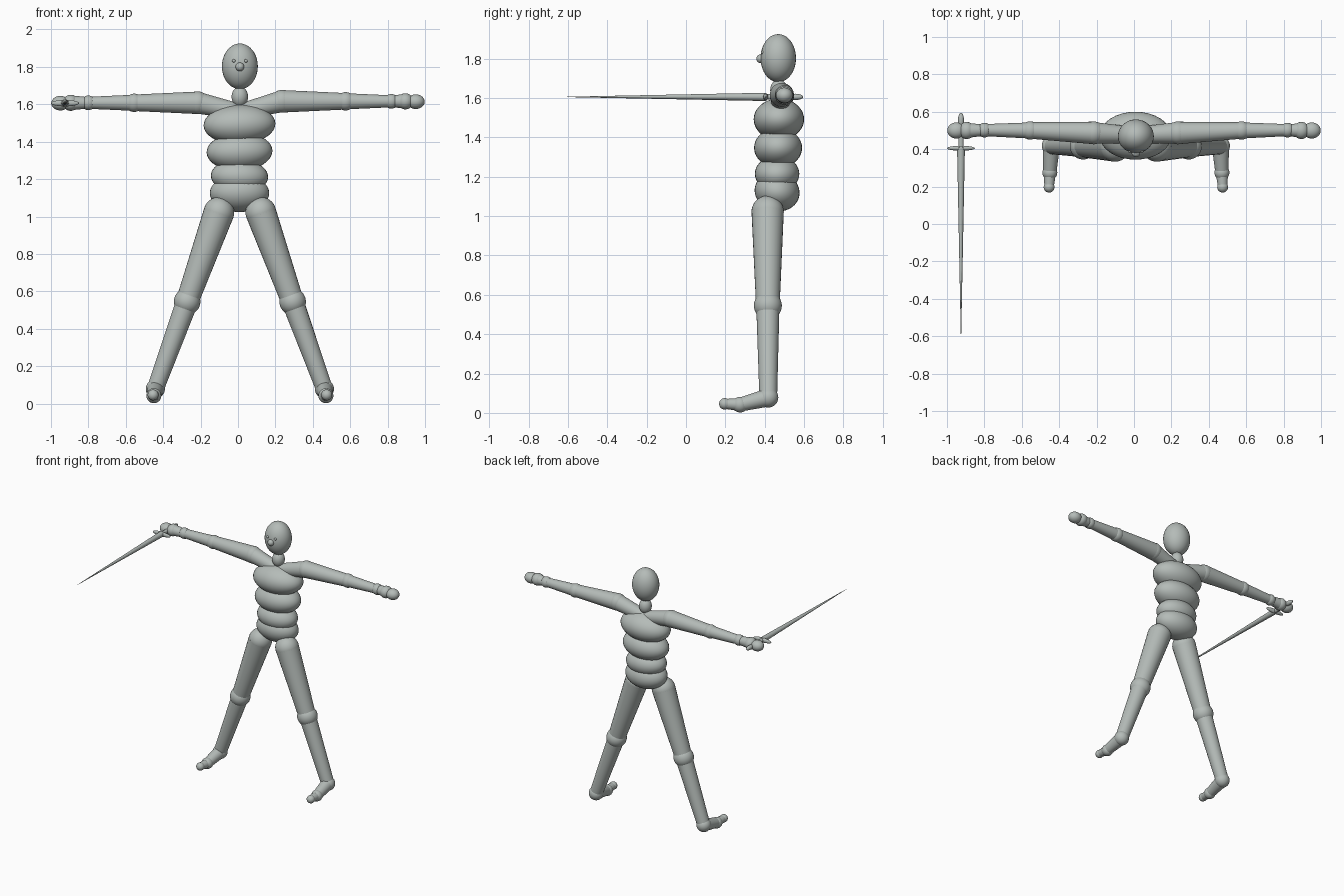
import bpy
import math
from mathutils import Vector

if "Cube" in bpy.data.objects:
    bpy.data.objects.remove(bpy.data.objects["Cube"])

CX = 0.01  # symmetry plane of the figure

mat = bpy.data.materials.new("pale_grey_green")
mat.diffuse_color = (0.46, 0.50, 0.48, 1)
mat.use_nodes = True
mat.node_tree.nodes["Principled BSDF"].inputs["Base Color"].default_value = mat.diffuse_color


def finish(name):
    ob = bpy.context.object
    ob.name = name
    ob.data.materials.append(mat)
    bpy.ops.object.shade_smooth_by_angle(angle=math.radians(40))
    return ob


def ball(name, loc, r, tilt=(0, 0, 0)):
    if not isinstance(r, tuple):
        r = (r, r, r)
    bpy.ops.mesh.primitive_uv_sphere_add(segments=32, ring_count=20, location=loc, rotation=tilt)
    bpy.context.object.scale = r
    return finish(name)


def limb(name, a, b, ra, rb, sides=28):
    a, b = Vector(a), Vector(b)
    d = b - a
    bpy.ops.mesh.primitive_cone_add(vertices=sides, radius1=ra, radius2=rb,
                                    depth=d.length, location=(a + b) / 2)
    ob = bpy.context.object
    ob.rotation_euler = d.to_track_quat('Z', 'Y').to_euler()
    return finish(name)


# Head and face
ball("head", (CX, 0.469, 1.803), (0.096, 0.09, 0.122))
ball("nose", (CX, 0.381, 1.80), 0.023)
for s, side in ((-1, "left"), (1, "right")):
    ball("eye_" + side, (CX + s * 0.032, 0.389, 1.832), 0.009)
ball("neck", (CX, 0.472, 1.64), (0.044, 0.044, 0.055))

# Stacked torso segments
ball("chest", (0.008, 0.472, 1.492), (0.192, 0.128, 0.106), (0, math.radians(-2), 0))
ball("ribs", (0.008, 0.468, 1.347), (0.176, 0.122, 0.102), (0, math.radians(-2), 0))
ball("waist", (0.008, 0.463, 1.215), (0.153, 0.113, 0.092), (0, math.radians(2), 0))
ball("pelvis", (0.008, 0.463, 1.125), (0.159, 0.115, 0.1), (math.radians(-14), 0, 0))

for s, side in ((-1, "left"), (1, "right")):
    def P(x, y, z):
        return (CX + s * x, y, z)

    # Arm
    dz = 0.004 * s
    shoulder = P(0.225, 0.487, 1.612 + dz)
    elbow = P(0.565, 0.5, 1.612 + dz)
    wrist = P(0.81, 0.502, 1.612 + dz)
    limb("collar_" + side, P(0.0, 0.475, 1.56), shoulder, 0.042, 0.058)
    ball("shoulder_" + side, shoulder, 0.061)
    limb("upper_arm_" + side, shoulder, elbow, 0.06, 0.044)
    ball("elbow_" + side, elbow, 0.049)
    limb("forearm_" + side, elbow, wrist, 0.043, 0.032)
    ball("wrist_" + side, wrist, 0.039)
    palm = (s * 0.895, 0.5, 1.612 + dz)
    limb("palm_" + side, wrist, palm, 0.03, 0.04)
    ball("palm_end_" + side, palm, (0.042, 0.046, 0.043))
    ball("fist_" + side, (s * 0.95, 0.5, 1.61 + dz), (0.048, 0.043, 0.039))

    # Leg
    hip = P(0.112, 0.415, 1.022)
    knee = P(0.282, 0.416, 0.545)
    ankle = P(0.452, 0.418, 0.078)
    sole = P(0.46, 0.275, 0.042)
    toe = P(0.464, 0.197, 0.046)
    ball("hip_" + side, hip, 0.082)
    limb("thigh_" + side, hip, knee, 0.082, 0.06)
    ball("knee_" + side, knee, 0.071)
    limb("shin_" + side, knee, ankle, 0.059, 0.045)
    ball("ankle_" + side, ankle, 0.051)
    limb("foot_" + side, ankle, sole, 0.046, 0.035)
    ball("foot_ball_" + side, sole, 0.04)
    limb("toe_" + side, sole, toe, 0.033, 0.025)
    ball("toe_tip_" + side, toe, 0.029)

# Sword held pointing forward
SX, SZ = -0.925, 1.606
limb("sword_blade", (SX, 0.41, SZ), (SX, -0.604, SZ), 0.021, 0.001, 12)
ball("sword_guard", (SX, 0.405, SZ), (0.075, 0.013, 0.017))
limb("sword_grip", (SX, 0.4, SZ), (SX, 0.56, SZ), 0.014, 0.014, 16)
ball("sword_pommel", (SX, 0.555, SZ), (0.016, 0.04, 0.016))
